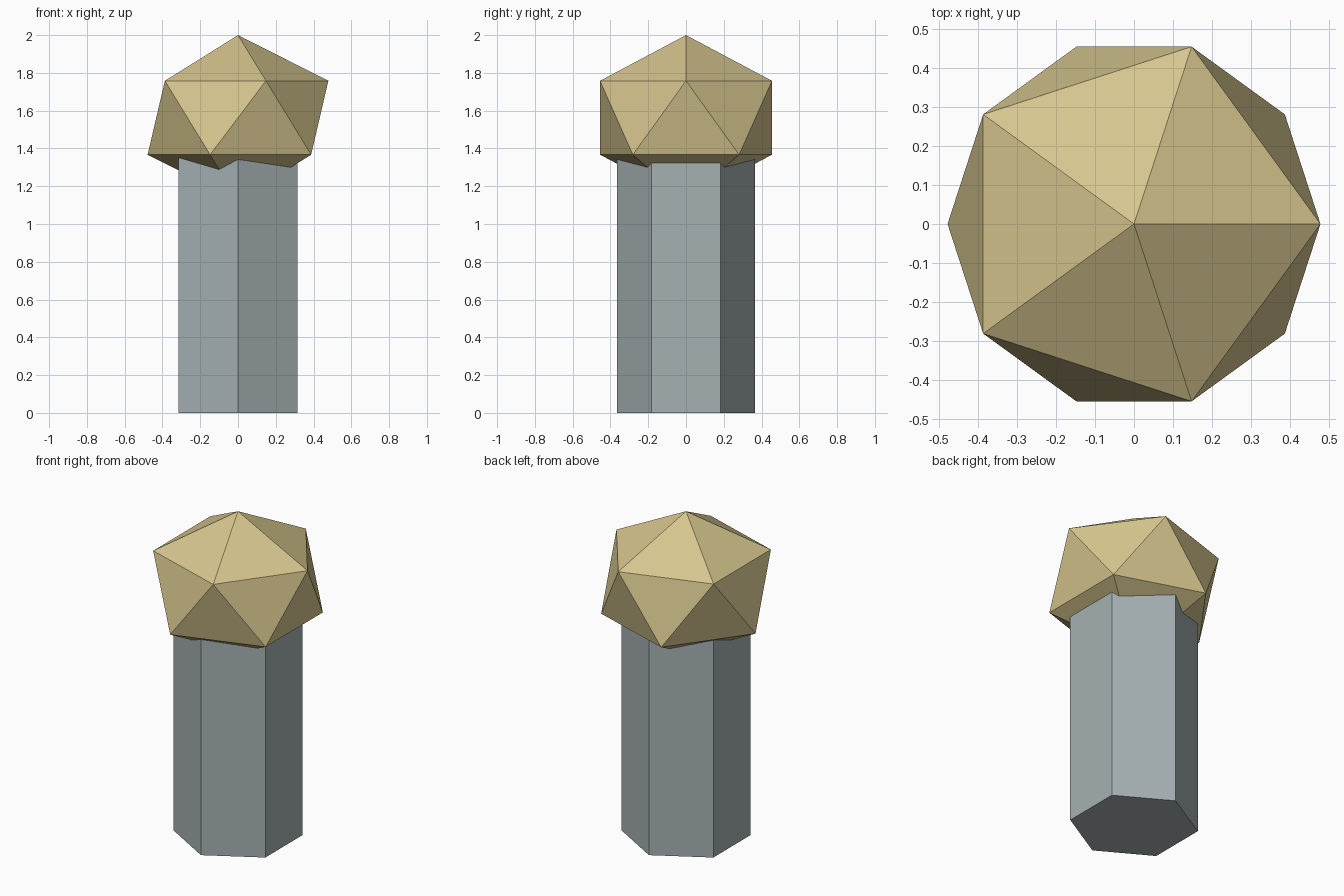
import bpy

if "Cube" in bpy.data.objects:
    bpy.data.objects.remove(bpy.data.objects["Cube"])


def finish(name, color):
    obj = bpy.context.object
    obj.name = name
    bpy.ops.object.transform_apply(location=False, rotation=False, scale=True)
    mat = bpy.data.materials.new(name + "_colour")
    mat.diffuse_color = (*color, 1)
    mat.use_nodes = True
    mat.node_tree.nodes["Principled BSDF"].inputs["Base Color"].default_value = mat.diffuse_color
    obj.data.materials.append(mat)
    return obj


# Hexagonal shaft, its top end buried in the head
SHAFT_HEIGHT = 1.4
bpy.ops.mesh.primitive_cylinder_add(
    vertices=6, radius=0.365, depth=SHAFT_HEIGHT, location=(0, 0, SHAFT_HEIGHT / 2))
finish("shaft", (0.38, 0.44, 0.45))

# Slightly flattened icosahedron head
bpy.ops.mesh.primitive_ico_sphere_add(
    subdivisions=1, radius=1, location=(0, 0, 1.5625))
bpy.context.object.scale = (0.535, 0.535, 0.4375)
finish("head", (0.67, 0.56, 0.27))
